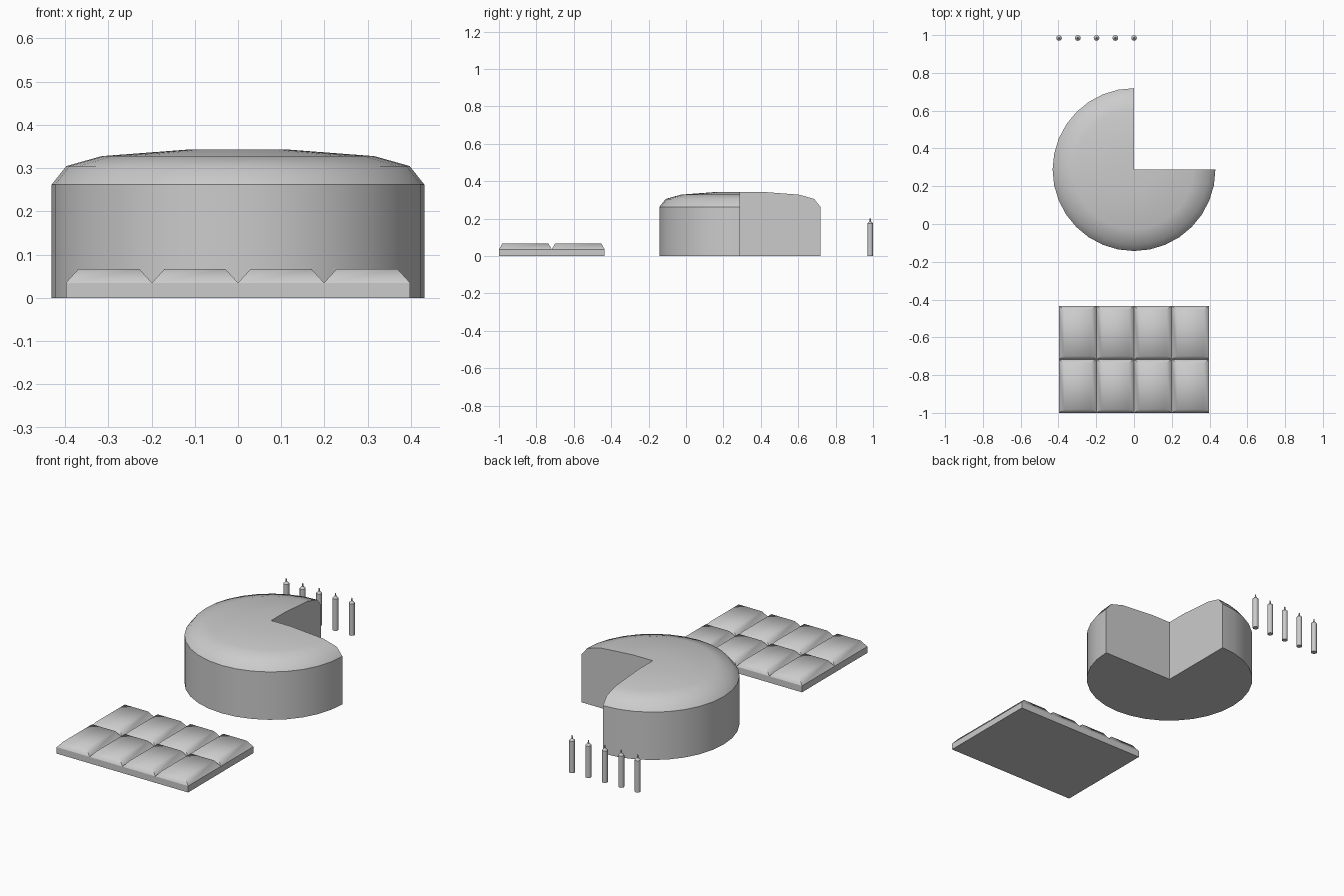
import bpy, bmesh, math

if "Cube" in bpy.data.objects:
    bpy.data.objects.remove(bpy.data.objects["Cube"])


def finish(bm, name, sharp_angle=40, sharp_z=None):
    bmesh.ops.remove_doubles(bm, verts=bm.verts, dist=1e-5)
    bmesh.ops.recalc_face_normals(bm, faces=bm.faces)
    for f in bm.faces:
        f.smooth = True
    for e in bm.edges:
        on_ring = sharp_z is not None and all(abs(v.co.z - sharp_z) < 1e-4 for v in e.verts)
        e.smooth = not (on_ring or e.calc_face_angle(0) > math.radians(sharp_angle))
    me = bpy.data.meshes.new(name)
    bm.to_mesh(me)
    bm.free()
    ob = bpy.data.objects.new(name, me)
    bpy.context.collection.objects.link(ob)
    return ob


def lathe(name, profile, steps, start=0.0, sweep=2 * math.pi, **kw):
    """Revolve an (r, z) profile around z; a partial sweep is capped with cut faces."""
    bm = bmesh.new()
    rings = []
    for i in range(steps + 1):
        a = start + sweep * i / steps
        rings.append([bm.verts.new((r * math.cos(a), r * math.sin(a), z)) for r, z in profile])
    for a, b in zip(rings, rings[1:]):
        for j in range(len(profile) - 1):
            bm.faces.new((a[j], b[j], b[j + 1], a[j + 1]))
    if sweep < 2 * math.pi - 1e-4:
        bm.faces.new(rings[0])
        bm.faces.new(rings[-1])
    bmesh.ops.remove_doubles(bm, verts=bm.verts, dist=1e-5)
    bmesh.ops.dissolve_degenerate(bm, edges=bm.edges, dist=1e-6)
    return finish(bm, name, **kw)


# Round cake with a quarter cut out
cake = lathe("cake",
             [(0, 0), (0.431, 0), (0.431, 0.262), (0.397, 0.305),
              (0.315, 0.328), (0.117, 0.343), (0, 0.343)],
             24, start=math.pi / 2, sweep=1.5 * math.pi, sharp_angle=60, sharp_z=0.262)
cake.location = (0, 0.288, 0)

# Chocolate bar: flat slab with 4 x 2 bevelled squares on top
W, D, H, TOP = 0.199, 0.2825, 0.035, 0.067
bm = bmesh.new()


def rect(x0, y0, x1, y1, z):
    return [bm.verts.new(p) for p in ((x0, y0, z), (x1, y0, z), (x1, y1, z), (x0, y1, z))]


def walls(a, b):
    for i in range(4):
        j = (i + 1) % 4
        bm.faces.new((a[i], a[j], b[j], b[i]))


bottom = rect(-2 * W, -1, 2 * W, -1 + 2 * D, 0)
slab_top = rect(-2 * W, -1, 2 * W, -1 + 2 * D, H)
bm.faces.new(bottom[::-1])
walls(bottom, slab_top)
for i in range(4):
    for j in range(2):
        x, y = (i - 2) * W, -1 + j * D
        low = rect(x, y, x + W, y + D, H)
        high = rect(x + 0.029, y + 0.018, x + W - 0.029, y + D - 0.018, TOP)
        walls(low, high)
        bm.faces.new(high)
finish(bm, "chocolate_bar", sharp_angle=70, sharp_z=H)

# Row of five candles with wicks
for i in range(5):
    candle = lathe(f"candle_{i + 1}",
                   [(0, 0), (0.015, 0), (0.015, 0.174), (0.004, 0.185),
                    (0.003, 0.2), (0, 0.2)], 12)
    candle.location = (-0.397 + i * 0.0993, 0.985, 0)
